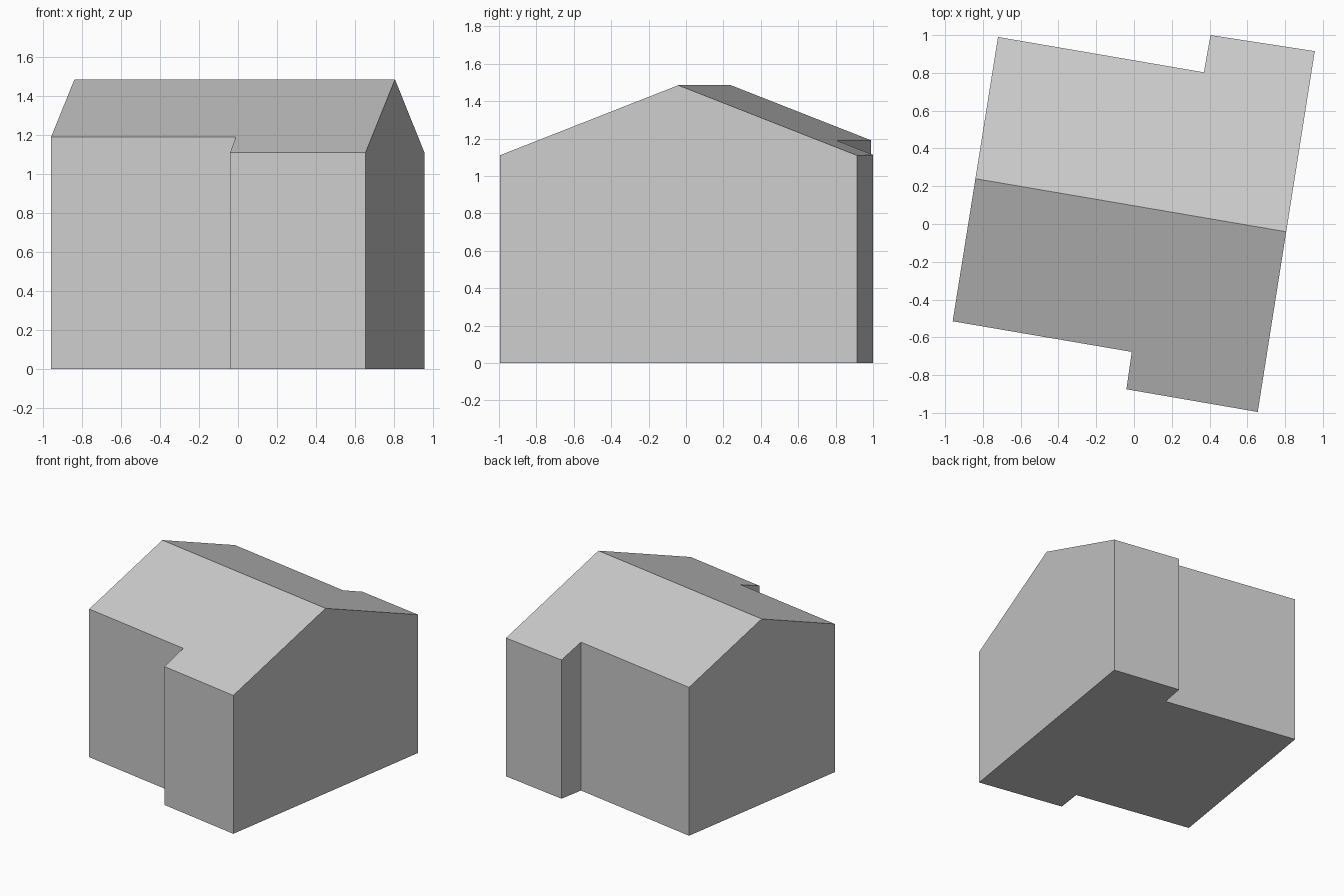
import bpy, bmesh
from mathutils import Vector

cube = bpy.data.objects.get("Cube")
if cube:
    bpy.data.objects.remove(cube, do_unlink=True)

# Single grey finish
grey = bpy.data.materials.new("light grey")
grey.use_nodes = True
colour = (0.6, 0.6, 0.6, 1)
grey.diffuse_color = colour
grey.node_tree.nodes["Principled BSDF"].inputs["Base Color"].default_value = colour

# Stepped footprint, anticlockwise from the front right corner
footprint = [(-0.96, -0.515), (-0.012, -0.677), (-0.04, -0.875), (0.655, -0.995),
             (0.957, 0.915), (0.405, 1.0), (0.37, 0.803), (-0.72, 0.99)]

# Ridge line and roof slope
ridge_start = Vector((-0.84, 0.24, 0))
ridge_end = Vector((0.806, -0.041, 0))
across = (ridge_end - ridge_start).cross(Vector((0, 0, 1))).normalized()
ridge_height, slope = 1.485, 0.388

# Floor and walls
bm = bmesh.new()
floor = bm.faces.new([bm.verts.new((x, y, 0)) for x, y in footprint])
lifted = bmesh.ops.extrude_face_region(bm, geom=[floor], use_keep_orig=True)
top = [v for v in lifted["geom"] if isinstance(v, bmesh.types.BMVert)]
bmesh.ops.translate(bm, verts=top, vec=(0, 0, 1))

# Split along the ridge, then pitch the top into two roof slopes
bmesh.ops.bisect_plane(bm, geom=bm.verts[:] + bm.edges[:] + bm.faces[:],
                       plane_co=ridge_start, plane_no=across)
for v in bm.verts:
    if v.co.z > 0.5:
        v.co.z = ridge_height - slope * abs((v.co - ridge_start).xy.dot(across.xy))
bmesh.ops.recalc_face_normals(bm, faces=bm.faces[:])

mesh = bpy.data.meshes.new("gabled_house")
bm.to_mesh(mesh)
bm.free()
mesh.materials.append(grey)
bpy.context.collection.objects.link(bpy.data.objects.new("gabled_house", mesh))
